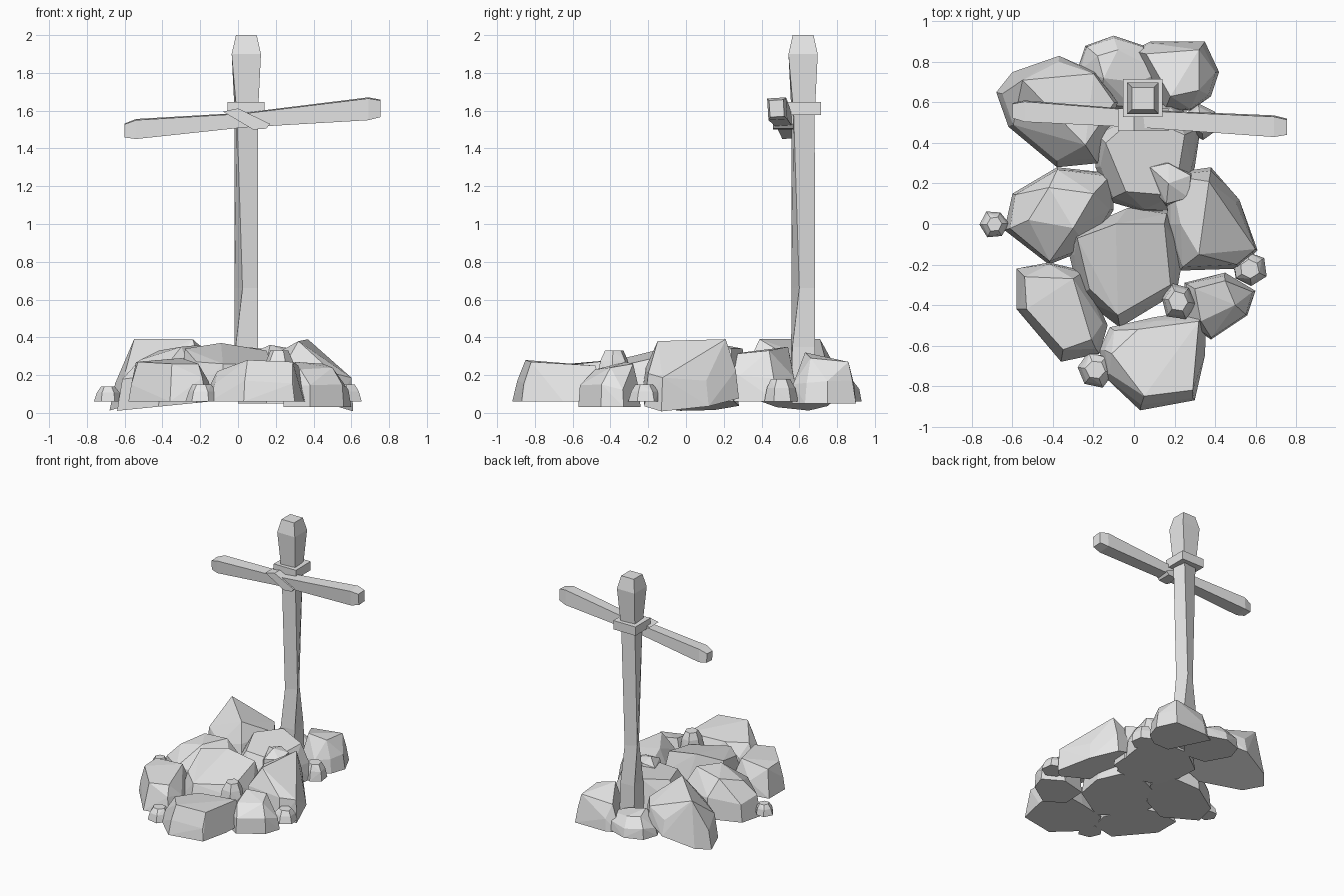
import bpy, bmesh, math, random
from mathutils import Vector, Matrix

random.seed(4)
default_cube = bpy.data.objects.get("Cube")
if default_cube:
    bpy.data.objects.remove(default_cube)

# One plain grey for everything
grey = bpy.data.materials.new("plain_grey")
grey.use_nodes = True
grey.diffuse_color = (0.8, 0.8, 0.8, 1)
grey.node_tree.nodes["Principled BSDF"].inputs["Base Color"].default_value = grey.diffuse_color


def finish(name, bm):
    """Turn a bmesh into a flat shaded grey object."""
    bmesh.ops.recalc_face_normals(bm, faces=bm.faces)
    mesh = bpy.data.meshes.new(name)
    bm.to_mesh(mesh)
    bm.free()
    mesh.materials.append(grey)
    obj = bpy.data.objects.new(name, mesh)
    bpy.context.collection.objects.link(obj)
    return obj


def hull(name, points):
    """Wrap points in a faceted convex shell."""
    bm = bmesh.new()
    for point in points:
        bm.verts.new(point)
    bmesh.ops.convex_hull(bm, input=bm.verts)
    loose = [v for v in bm.verts if not v.link_faces]
    bmesh.ops.delete(bm, geom=loose, context="VERTS")
    bmesh.ops.dissolve_limit(bm, angle_limit=math.radians(4), verts=bm.verts, edges=bm.edges)
    return finish(name, bm)


def rock(name, outline, top, base=6, lean=0):
    """Boulder from a ground outline and its top corners, in hundredths."""
    outline = [Vector(p) for p in outline]
    centre = sum(outline, Vector((0, 0))) / len(outline)
    height = sum(p[2] for p in top) / len(top)
    points = [Vector(p) for p in top]
    for p in outline:
        foot = max(base + lean * (p.x - centre.x), 0)
        points.append(Vector((p.x, p.y, foot)))
        shoulder = centre.lerp(p, random.uniform(0.88, 0.96))
        rise = random.uniform(0.4, 0.6)
        points.append(Vector((*shoulder, foot + (height - foot) * rise)))
    return hull(name, [p / 100 for p in points])


def pebble(name, x, y, radius, low, high, sides=6):
    """Small tapered stone with a flat crown, in hundredths."""
    points = []
    turn = random.uniform(0, math.pi)
    for share, level in ((1, 0), (0.85, 0.6), (0.55, 1)):
        for i in range(sides):
            angle = turn + math.tau * i / sides
            r = radius * share * random.uniform(0.9, 1.08)
            points.append(Vector((x + r * math.cos(angle), y + r * math.sin(angle),
                                  low + (high - low) * level)) / 100)
    return hull(name, points)


def loft(name, rings):
    """Skin a list of equal rings and cap both ends."""
    bm = bmesh.new()
    loops = [[bm.verts.new(p) for p in ring] for ring in rings]
    for a, b in zip(loops, loops[1:]):
        for i in range(len(a)):
            j = (i + 1) % len(a)
            bm.faces.new((a[i], a[j], b[j], b[i]))
    bm.faces.new(loops[0])
    bm.faces.new(loops[-1])
    return finish(name, bm)


# Post: a square timber that twists and narrows near the foot
def square(z, side, twist, x=0.044, y=0.62):
    r = side / math.sqrt(2)
    corners = [math.radians(twist + 45 + 90 * i) for i in range(4)]
    return [(x + r * math.cos(a), y + r * math.sin(a), z) for a in corners]


loft("post", [square(0.08, 0.13, 0), square(0.35, 0.12, 3), square(0.66, 0.092, 27),
              square(1.58, 0.112, 6), square(1.9, 0.155, 0), square(2.0, 0.11, 0)])

# Collar around the post
bm = bmesh.new()
bmesh.ops.create_cube(bm, size=1, matrix=Matrix.Translation((0.043, 0.622, 1.612))
                      @ Matrix.Diagonal((0.195, 0.187, 0.07, 1)))
finish("collar", bm)


# Crossbeam: tilted timber with chamfered ends, rolled a little forward
def section(x, y, z, depth, height, roll=0.06):
    ring = []
    for sy, sz in ((-1, -1), (1, -1), (1, 1), (-1, 1)):
        dy, dz = sy * depth / 2, sz * height / 2
        ring.append((x, y + dy - roll * dz, z + dz + roll * dy))
    return ring


loft("crossbeam", [section(-0.60, 0.56, 1.495, 0.07, 0.07),
                   section(-0.54, 0.557, 1.503, 0.1, 0.1),
                   section(0.03, 0.52, 1.55, 0.083, 0.073),
                   section(0.69, 0.483, 1.61, 0.1, 0.115),
                   section(0.755, 0.48, 1.612, 0.075, 0.088)])

# Diagonal lashing over the crossbeam: a slanted strap
loft("lashing", [[(x, y, z) for x, z in ((-0.08, 1.595), (0.0, 1.612), (0.17, 1.53),
                                         (0.15, 1.505), (0.08, 1.5))]
                 for y in (0.46, 0.57)])

# Boulders of the mound; the outer two lean outwards
rock("back_left_boulder",
     [(-68, 65), (-60, 75), (-37, 83), (-19, 75), (-8, 60), (-18, 30), (-38, 28), (-62, 48)],
     [(-55, 71, 39), (-24, 39, 39), (-20, 62, 28)], 10, 0.3)
rock("left_boulder",
     [(-38, 28), (-60, 15), (-64, -3), (-42, -20), (-22, -12), (-10, 7), (-10, 25)],
     [(-42, 18, 33), (-30, -2, 35), (-20, 15, 36), (-52, 2, 28)], 4, 0.1)
rock("back_boulder",
     [(-28, 76), (-24, 88), (-10, 93), (5, 88), (15, 75), (0, 56), (-18, 58)],
     [(-18, 83, 21), (-8, 86, 20), (2, 70, 18), (-15, 72, 23)])
rock("back_right_boulder",
     [(0, 86), (8, 90), (35, 90), (42, 75), (38, 63), (28, 56), (15, 56)],
     [(6, 84, 25), (32, 86, 27), (18, 63, 32), (32, 66, 29)], 5)
rock("middle_boulder",
     [(-20, 45), (-19, 28), (-12, 11), (5, 6), (22, 7), (30, 28), (33, 48), (20, 60), (0, 60)],
     [(-14, 40, 33), (-4, 16, 30), (20, 14, 30), (25, 44, 33), (2, 54, 35)])
rock("right_boulder",
     [(17, 25), (38, 28), (52, 12), (61, -13), (52, -22), (23, -23), (16, 0)],
     [(37, 21, 39), (32, -15, 38), (23, 0, 33), (53, -9, 22)], 8, -0.3)
rock("central_boulder",
     [(-30, -4), (-32, -15), (-27, -36), (-7, -51), (21, -34), (25, -12), (17, 6), (-3, 8)],
     [(-28, -7, 34), (-9, 0, 37), (15, 0, 33), (-8, -45, 26), (18, -30, 26), (-22, -32, 27)])
rock("front_left_boulder",
     [(-58, -22), (-58, -42), (-36, -68), (-17, -64), (-13, -50), (-25, -23), (-42, -19)],
     [(-54, -26, 27), (-53, -42, 27), (-35, -62, 26), (-21, -57, 26), (-30, -27, 29)])
rock("front_boulder",
     [(-17, -62), (-15, -75), (3, -92), (30, -87), (35, -65), (36, -42), (10, -46), (-12, -51)],
     [(-11, -64, 22), (5, -85, 28), (29, -82, 27), (32, -48, 25), (2, -52, 24)])
rock("front_right_boulder",
     [(25, -29), (24, -48), (38, -57), (56, -45), (60, -33), (45, -24)],
     [(33, -48, 23), (50, -40, 24), (45, -28, 26), (30, -32, 27)], 3)
rock("upper_boulder",
     [(5, 20), (8, 32), (16, 32), (30, 25), (29, 12), (16, 8)],
     [(8, 28, 32), (17, 30, 34), (28, 24, 34), (27, 13, 32), (16, 10, 31), (17, 20, 36)])

# Loose stones
for name, *spot in (("perched_stone", 22, -38, 9, 20, 33), ("left_pebble", -69, 0, 7, 6, 14),
                    ("right_pebble", 57, -22, 9, 6, 15), ("front_pebble", -19, -72, 9, 6, 15),
                    ("back_stone", 33, 50, 9, 6, 18)):
    pebble(name, *spot)
